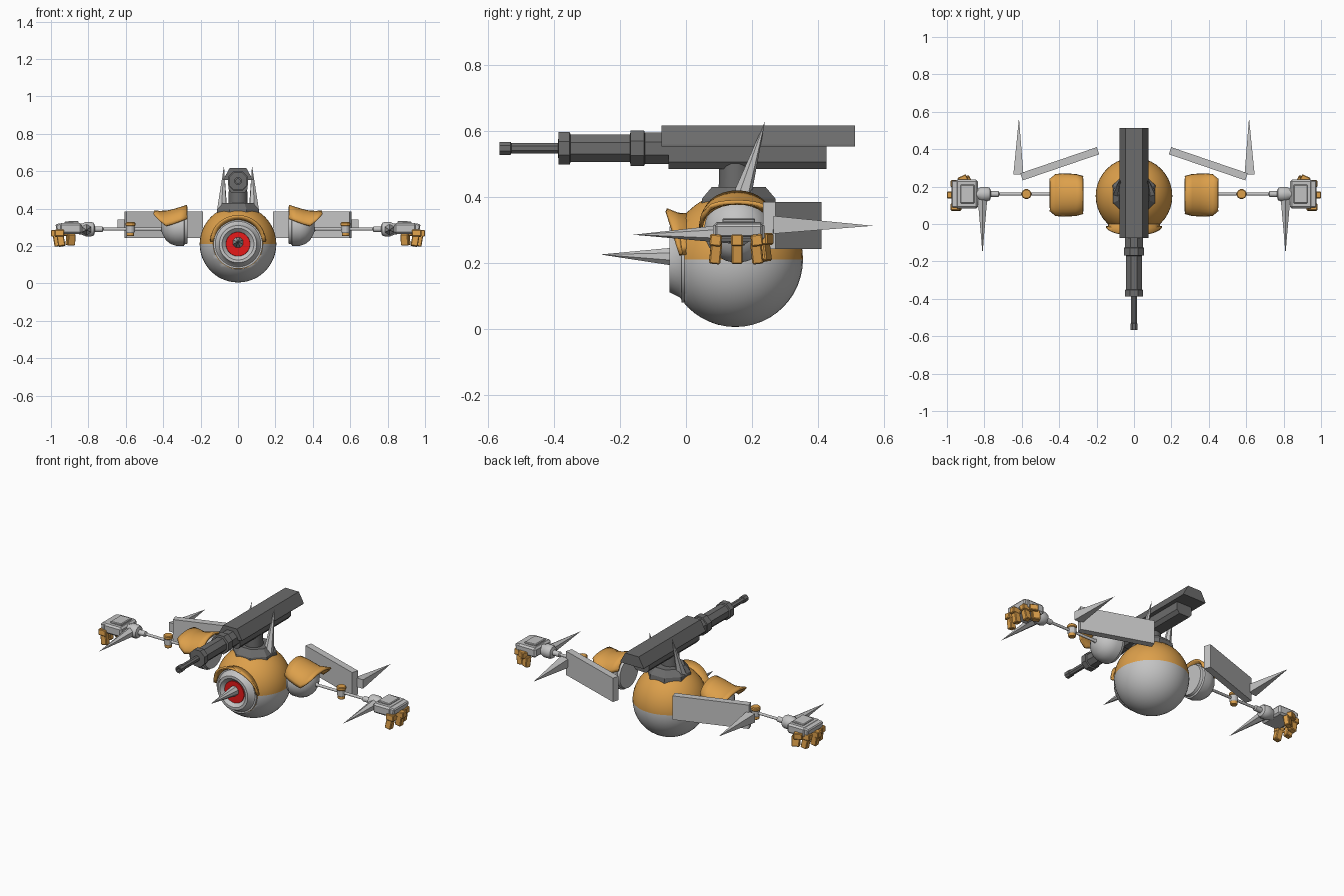
import bpy, bmesh, math
from mathutils import Vector, Matrix

if "Cube" in bpy.data.objects:
    bpy.data.objects.remove(bpy.data.objects["Cube"])


def material(name, rgb):
    m = bpy.data.materials.new(name)
    m.diffuse_color = (*rgb, 1)
    m.use_nodes = True
    m.node_tree.nodes["Principled BSDF"].inputs["Base Color"].default_value = m.diffuse_color
    return m


GREY = material("light grey", (0.55, 0.55, 0.55))
ORANGE = material("orange", (0.72, 0.35, 0.07))
DARK = material("dark grey", (0.15, 0.15, 0.15))
RED = material("red", (0.8, 0.01, 0.01))


def finish(bm, name, mats, smooth=None, mirror=False):
    bmesh.ops.recalc_face_normals(bm, faces=bm.faces[:])
    me = bpy.data.meshes.new(name)
    bm.to_mesh(me)
    bm.free()
    ob = bpy.data.objects.new(name, me)
    bpy.context.collection.objects.link(ob)
    for m in mats:
        me.materials.append(m)
    if smooth:
        bpy.ops.object.select_all(action='DESELECT')
        ob.select_set(True)
        bpy.context.view_layer.objects.active = ob
        bpy.ops.object.shade_smooth_by_angle(angle=math.radians(smooth))
    if mirror:
        ob.modifiers.new("Mirror", 'MIRROR')
    return ob


def lathe(name, origin, axis, profile, n, mat, smooth=None, mirror=False):
    """Spin (distance, radius) pairs around an axis."""
    bm = bmesh.new()
    rot = Vector(axis).to_track_quat('Z', 'Y')
    o = Vector(origin)
    rings = []
    for t, r in profile:
        count = n if r > 0 else 1
        rings.append([bm.verts.new(o + rot @ Vector((
            r * math.cos((k + .5) * math.tau / n),
            r * math.sin((k + .5) * math.tau / n), t))) for k in range(count)])
    for a, b in zip(rings, rings[1:]):
        for k in range(n):
            j = (k + 1) % n
            q = [a[k % len(a)], a[j % len(a)], b[j % len(b)], b[k % len(b)]]
            bm.faces.new(list(dict.fromkeys(q)))
    for ring in (rings[0], rings[-1]):
        if len(ring) > 1:
            bm.faces.new(ring)
    return finish(bm, name, [mat], smooth, mirror)


def spike(name, base, tip, r, n=6, mirror=True):
    d = Vector(tip) - Vector(base)
    return lathe(name, base, d, [(0, r), (d.length, 0)], n, GREY, None, mirror)


def box(name, centre, size, mat, rot=(0, 0, 0), bevel=0, mirror=True):
    bm = bmesh.new()
    bmesh.ops.create_cube(bm, size=1)
    bmesh.ops.scale(bm, vec=size, verts=bm.verts)
    if bevel:
        bmesh.ops.bevel(bm, geom=bm.edges[:], offset=bevel, segments=1, affect='EDGES')
    for ang, ax in zip(rot, 'XYZ'):
        bmesh.ops.rotate(bm, verts=bm.verts, matrix=Matrix.Rotation(math.radians(ang), 3, ax))
    bmesh.ops.translate(bm, vec=centre, verts=bm.verts)
    return finish(bm, name, [mat], None, mirror)


def extrude_y(name, outline, y0, y1, mat):
    bm = bmesh.new()
    f = bm.faces.new([bm.verts.new((x, y0, z)) for x, z in outline])
    ext = bmesh.ops.extrude_face_region(bm, geom=[f])['geom']
    bmesh.ops.translate(bm, vec=(0, y1 - y0, 0),
                        verts=[v for v in ext if isinstance(v, bmesh.types.BMVert)])
    return finish(bm, name, [mat])


def sheet(name, rows, mat, thickness, mirror=False):
    """Thickened surface through rows of points."""
    bm = bmesh.new()
    vs = [[bm.verts.new(p) for p in row] for row in rows]
    for a, b in zip(vs, vs[1:]):
        for k in range(len(a) - 1):
            bm.faces.new((a[k], a[k + 1], b[k + 1], b[k]))
    ob = finish(bm, name, [mat], 35)
    s = ob.modifiers.new("Solidify", 'SOLIDIFY')
    s.thickness, s.offset = thickness, 0
    if mirror:
        ob.modifiers.new("Mirror", 'MIRROR')
    return ob


# Two-tone ball body, cut flat where the eye sits
bm = bmesh.new()
bmesh.ops.create_uvsphere(bm, u_segments=40, v_segments=24, radius=0.205)
bmesh.ops.translate(bm, vec=(0, 0.15, 0.21), verts=bm.verts)
cut = bmesh.ops.bisect_plane(bm, geom=bm.verts[:] + bm.edges[:] + bm.faces[:],
                             plane_co=(0, -0.005, 0), plane_no=(0, -1, 0), clear_outer=True)
bmesh.ops.holes_fill(bm, edges=[e for e in bm.edges if e.is_boundary])
for f in bm.faces:
    f.material_index = 1 if f.calc_center_median().z > 0.21 else 0
finish(bm, "body", [GREY, ORANGE], 40)

# Eye: rim, red lens, spike and brow
EYE = (0, 0, 0.21)
lathe("eye_rim", EYE, (0, -1, 0), [(0, .132), (.014, .132), (.014, .122), (.02, .115), (.05, .1),
      (.05, .085), (.03, .064), (.02, .064)], 32, GREY, 35)
lathe("eye_lens", EYE, (0, -1, 0), [(.025, .066), (.036, .064)], 32, RED)
spike("eye_spike", (0, -0.02, 0.218), (0, -0.26, 0.225), 0.032, 8, False)
brow = []
for y, r, sweep in ((0.02, .133, 0), (-0.025, .136, .01), (-0.06, .150, .05)):
    row = []
    for k in range(17):
        a = math.radians(-84 + k * 10.5)
        row.append((r * math.sin(a), y + sweep * (1 - math.cos(a)), 0.21 + r * math.cos(a)))
    brow.append(row)
sheet("brow", brow, ORANGE, 0.012)

# Turret mount
lathe("turret_base", (0, 0.16, 0.36), (0, 0, 1), [(0, .125), (.035, .12), (.07, .088)], 8, DARK)
lathe("turret_post", (0, 0.15, 0.42), (0, 0, 1), [(0, .052), (.09, .05)], 16, DARK, 35)
spike("crown_spike", (0.085, 0.165, 0.385), (0.075, 0.24, 0.63), 0.03)

# Gun: receiver, sloped cover and stepped barrel
extrude_y("gun_receiver", [(-.035, .485), (.035, .485), (.052, .505), (.052, .56), (-.052, .56),
          (-.052, .505)], -0.053, 0.427, DARK)
extrude_y("gun_cover", [(-.077, .552), (.077, .552), (.077, .558), (.045, .616), (-.045, .616),
          (-.077, .558)], -0.075, 0.513, DARK)
lathe("gun_barrel", (0, 0, 0.547), (0, -1, 0),
      [(.04, .052), (.125, .052), (.127, .058), (.168, .058), (.17, .045), (.35, .045), (.353, .053),
       (.387, .053), (.388, .017), (.53, .017), (.532, .021), (.566, .021), (.566, .012),
       (.545, .012)], 8, DARK)

# Shoulder joint and its flared armour
lathe("shoulder_joint", (0, 0.155, 0.3), (1, 0, 0),
      [(.27, .07), (.27, .088), (.285, .092), (.29, .1), (.33, .1), (.36, .09), (.385, .07),
       (.4, .045), (.41, .02)], 28, GREY, 35, True)
armour = []
for x, crest, half, low in ((.272, .414, .096, .345), (.31, .402, .106, .33), (.35, .39, .109, .316),
                            (.385, .383, .11, .306), (.42, .382, .106, .335), (.45, .384, .08, .368)):
    row = []
    for k in range(15):
        a = math.radians(-90 + k * 180 / 14)
        row.append((x, .155 + half * math.sin(a), low + (crest - low) * math.cos(a)))
    armour.append(row)
sheet("shoulder_armour", armour, ORANGE, 0.012, True)

# Arm rod, elbow and wrist
lathe("arm_rod", (0, 0.16, 0.29), (1, 0, 0), [(.39, .02), (.42, .008), (.72, .008), (.725, .016),
      (.765, .016), (.77, .034), (.785, .04), (.815, .04), (.835, .03), (.85, .03)],
      12, GREY, 35, True)
for name, z0, z1, r, m in (("elbow_core", .27, .31, .024, GREY), ("elbow_cap_low", .253, .275, .021, ORANGE),
                           ("elbow_cap_top", .305, .327, .027, ORANGE)):
    lathe(name, (.575, 0.16, 0), (0, 0, 1), [(z0, r * .85), (z0 + .005, r), (z1 - .005, r), (z1, r * .85)],
          12, m, None, True)
spike("wrist_spike", (0.81, 0.15, 0.288), (0.81, -0.16, 0.285), 0.031)

# Hand: palm, back plates and curled fingers
box("palm", (0.895, 0.16, 0.294), (0.12, 0.155, 0.058), GREY, bevel=0.01)
box("hand_plate", (0.89, 0.16, 0.325), (0.075, 0.1, 0.016), GREY, (0, 3, 0), 0.004)
box("knuckle_plate", (0.953, 0.16, 0.3), (0.04, 0.145, 0.04), GREY, (0, 10, 0), 0.006)
for i, (x, y, tilt) in enumerate(((.955, .09, -6), (.975, .155, 0), (.955, .215, 6))):
    box(f"finger_upper_{i}", (x, y, .268), (.05, .036, .036), ORANGE, (tilt, 0, 0), .004)
    box(f"finger_lower_{i}", (x - .008, y, .231), (.038, .034, .066), ORANGE, (tilt, 10, 0), .004)
box("thumb_upper", (0.915, 0.24, 0.272), (0.05, 0.035, 0.036), ORANGE, (0, 0, -25), .004)
box("thumb_lower", (0.895, 0.235, 0.235), (0.045, 0.032, 0.062), ORANGE, (8, 0, -25), .004)

# Rear wing plates and their spikes
box("wing_plate", (0.397, 0.322, 0.313), (0.432, 0.04, 0.143), GREY,
    (0, 0, math.degrees(math.atan2(-0.14, 0.41))))
spike("wing_spike", (0.618, 0.265, 0.315), (0.615, 0.568, 0.312), 0.038, 4)
